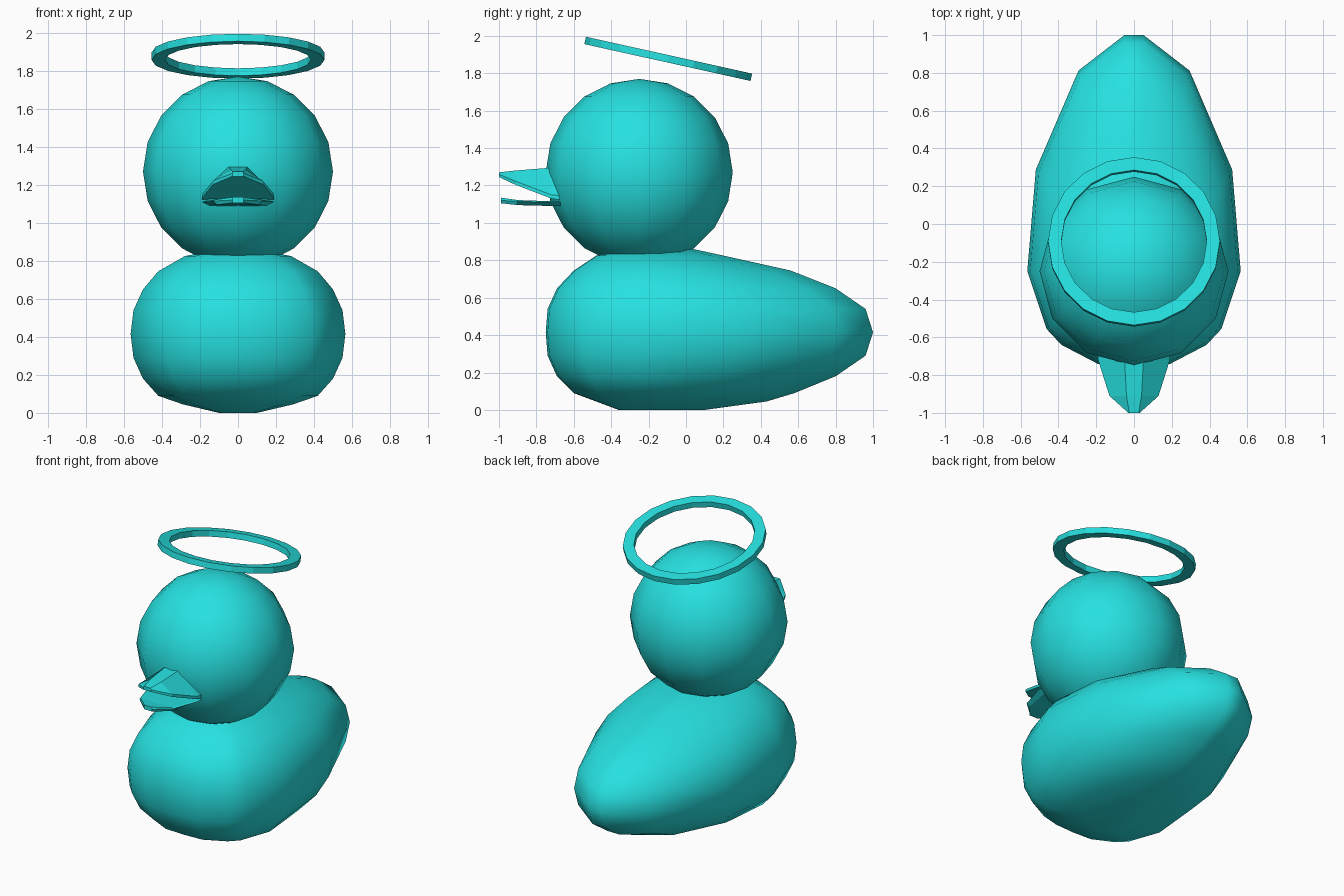
import bpy, bmesh
from math import radians, cos, sin, pi
from mathutils import Matrix

if "Cube" in bpy.data.objects:
    bpy.data.objects.remove(bpy.data.objects["Cube"])

teal = bpy.data.materials.new("teal")
teal.diffuse_color = (0.02, 0.75, 0.75, 1)
teal.use_nodes = True
teal.node_tree.nodes["Principled BSDF"].inputs["Base Color"].default_value = teal.diffuse_color


def finish(name, bm, smooth=False):
    bmesh.ops.recalc_face_normals(bm, faces=bm.faces)
    for f in bm.faces:
        f.smooth = smooth
    me = bpy.data.meshes.new(name)
    bm.to_mesh(me)
    bm.free()
    me.materials.append(teal)
    ob = bpy.data.objects.new(name, me)
    bpy.context.collection.objects.link(ob)
    return ob


def loft(name, rings, smooth=False, loop=False):
    """Skin a list of equal-length point rings; cap the ends unless looped."""
    bm = bmesh.new()
    vs = [[bm.verts.new(p) for p in r] for r in rings]
    n = len(vs[0])
    pairs = list(zip(vs, vs[1:])) + ([(vs[-1], vs[0])] if loop else [])
    for a, b in pairs:
        for i in range(n):
            j = (i + 1) % n
            bm.faces.new((a[i], a[j], b[j], b[i]))
    if not loop:
        bm.faces.new(vs[0])
        bm.faces.new(vs[-1])
    return finish(name, bm, smooth)


# Body: one outline scaled to each level (z, half width, front y, back y)
half = [(0.09, 1), (0.52, 0.85), (0.92, 0.43), (1, 0),
        (0.82, -0.61), (0.68, -0.78), (0.34, -0.98)]
outline = half + [(0, -1)] + [(-x, y) for x, y in reversed(half)]
levels = [(0.0, 0.10, -0.36, 0.10), (0.045, 0.29, -0.48, 0.43),
          (0.09, 0.42, -0.60, 0.58), (0.18, 0.50, -0.69, 0.80),
          (0.29, 0.55, -0.74, 0.96), (0.415, 0.565, -0.75, 1.0),
          (0.54, 0.55, -0.74, 0.96), (0.65, 0.50, -0.69, 0.80),
          (0.745, 0.42, -0.60, 0.56), (0.825, 0.28, -0.48, 0.20),
          (0.86, 0.10, -0.36, 0.04)]
CY = -0.25
loft("body", [[(w * x, CY + y * ((b - CY) if y > 0 else (CY - f)), z)
               for x, y in outline] for z, w, f, b in levels], smooth=True)

# Head: low-poly sphere
bm = bmesh.new()
bmesh.ops.create_uvsphere(bm, u_segments=12, v_segments=10, radius=0.5,
                          matrix=Matrix.Translation((0, CY, 1.27)))
finish("head", bm, smooth=True)


# Bills: mirrored cross-sections (y, half width top/side/bottom, z top/side/bottom)
def bill(name, sections):
    rings = []
    for y, xt, xs, xb, zt, zs, zb in sections:
        right = [(xt, y, zt), (xs, y, zs), (xb, y, zb)]
        rings.append(right + [(-x, yy, z) for x, yy, z in reversed(right)])
    loft(name, rings)


bill("upper_bill", [(-1.0, 0.025, 0.03, 0.03, 1.27, 1.26, 1.245),
                    (-0.91, 0.04, 0.13, 0.13, 1.28, 1.222, 1.203),
                    (-0.72, 0.05, 0.19, 0.19, 1.295, 1.15, 1.13),
                    (-0.60, 0.05, 0.19, 0.19, 1.295, 1.14, 1.11)])
bill("lower_bill", [(-0.99, 0.03, 0.03, 0.03, 1.135, 1.12, 1.105),
                    (-0.90, 0.12, 0.13, 0.11, 1.122, 1.115, 1.095),
                    (-0.71, 0.18, 0.19, 0.15, 1.115, 1.11, 1.09),
                    (-0.60, 0.18, 0.19, 0.15, 1.115, 1.11, 1.09)])

# Halo: tilted flat ring with a rectangular section
section = [(0.385, -0.02), (0.455, -0.02), (0.455, 0.02), (0.385, 0.02)]
halo = loft("halo", [[(r * sin(a), r * cos(a), z) for r, z in section]
                     for a in (2 * pi * i / 20 for i in range(20))], loop=True)
halo.location = (0, -0.095, 1.877)
halo.rotation_euler = (radians(-12.5), 0, 0)
